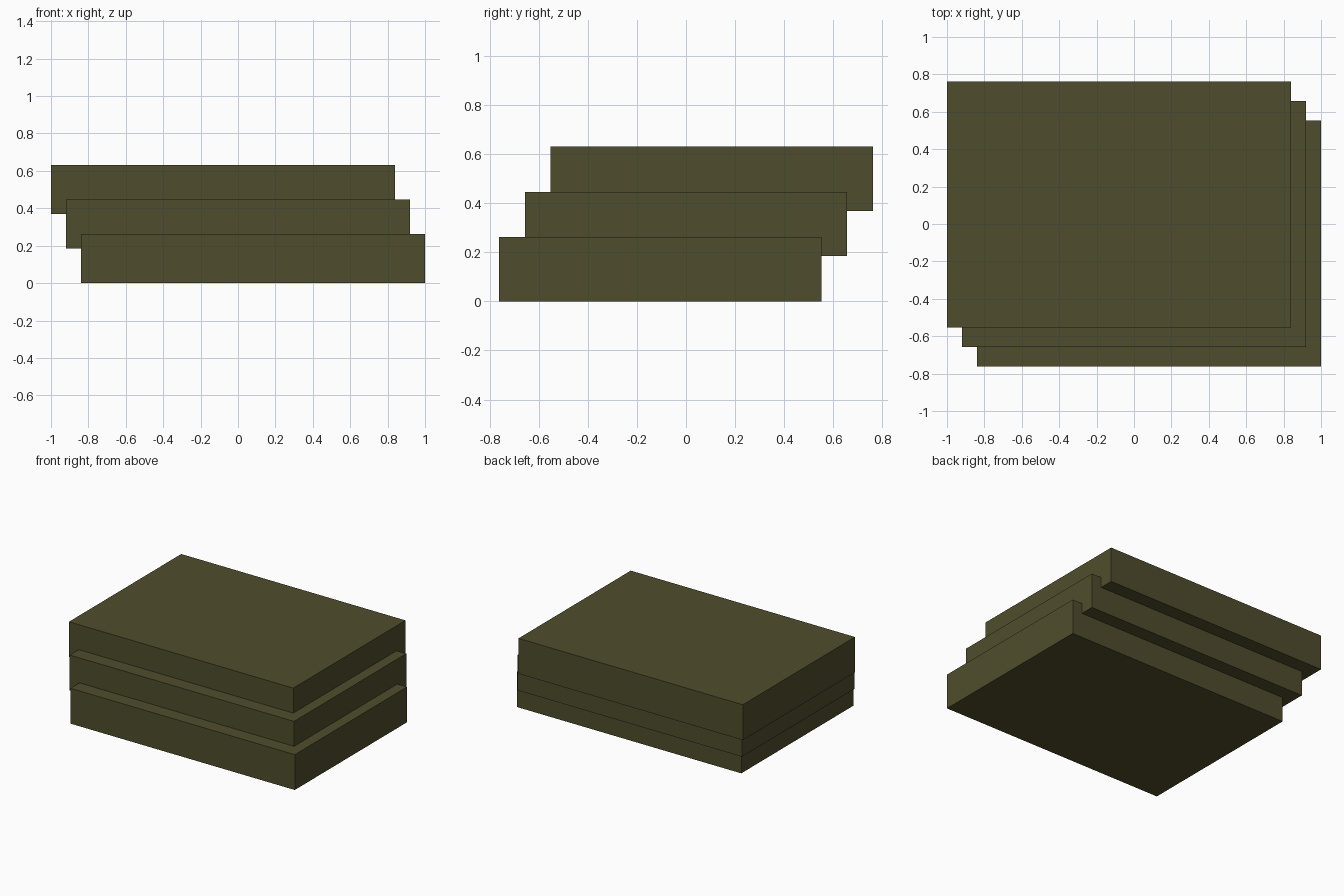
import bpy

cube = bpy.data.objects.get("Cube")
if cube:
    bpy.data.objects.remove(cube, do_unlink=True)

# Single dull olive colour
OLIVE = (0.078, 0.073, 0.025, 1.0)
olive = bpy.data.materials.new("dark_olive")
olive.use_nodes = True
olive.diffuse_color = OLIVE
olive.node_tree.nodes["Principled BSDF"].inputs["Base Color"].default_value = OLIVE

SIZE = (1.84, 1.315, 0.262)    # every slab is the same block
STEP = (-0.08, 0.1053, 0.185)  # shift from one slab to the next


def add_slab(name, level):
    """Add one slab; level -1 is the lowest, +1 the highest."""
    middle_z = SIZE[2] / 2 + STEP[2]
    location = (level * STEP[0], level * STEP[1], middle_z + level * STEP[2])
    bpy.ops.mesh.primitive_cube_add(size=1, location=location)
    slab = bpy.context.object
    slab.name = name
    slab.scale = SIZE
    bpy.ops.object.transform_apply(location=False, rotation=False, scale=True)
    slab.data.materials.append(olive)


# Three overlapping slabs, stepping up toward the back right
for level, name in enumerate(("bottom_slab", "middle_slab", "top_slab"), start=-1):
    add_slab(name, level)
